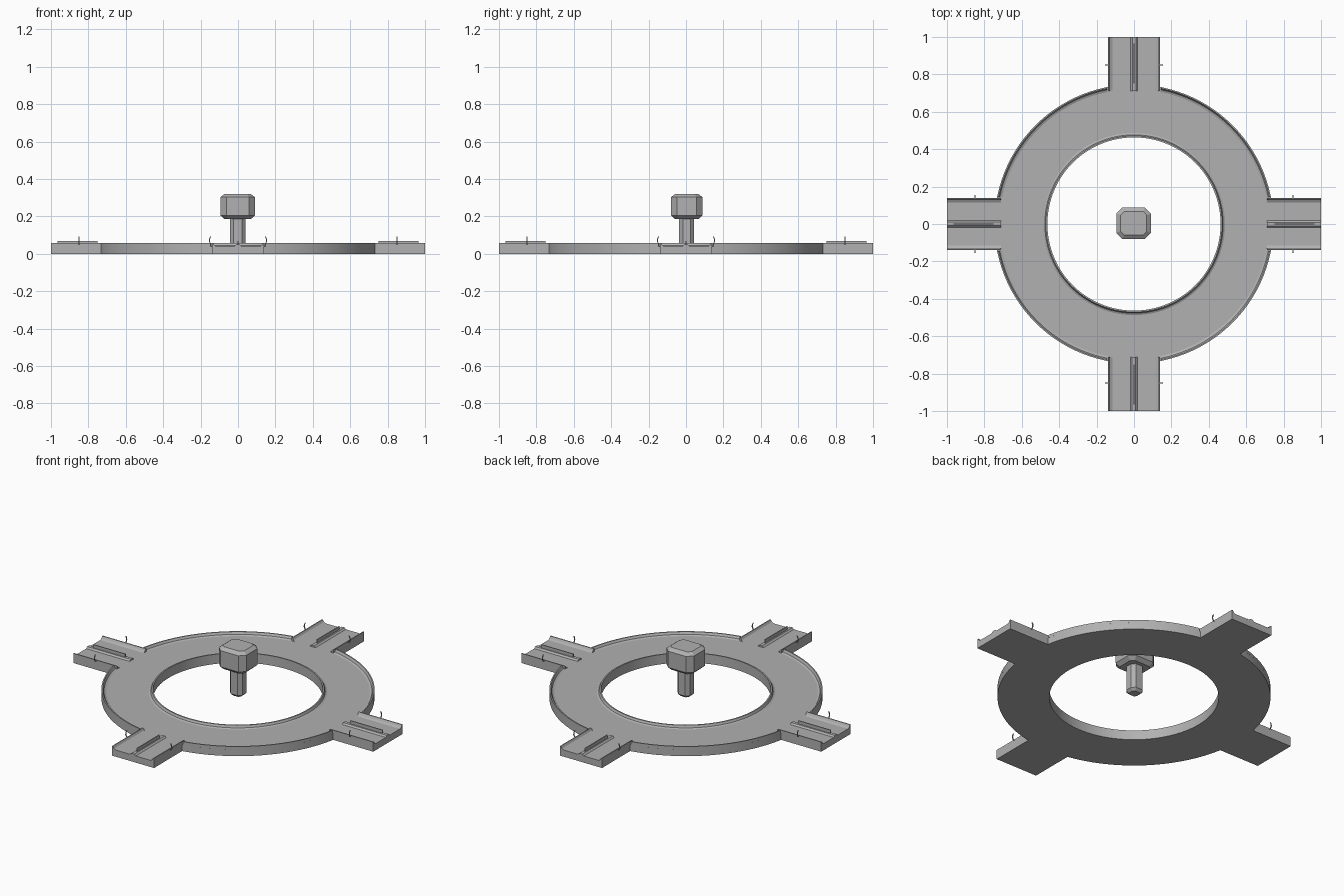
import bpy, bmesh, math
from mathutils import Vector, Matrix

if "Cube" in bpy.data.objects:
    bpy.data.objects.remove(bpy.data.objects["Cube"])

R_IN, R_OUT, ARM = 0.463, 0.746, 0.14
ROAD, KERB = 0.04, 0.058

# mid-grey stone
stone = bpy.data.materials.new("mid_grey")
stone.diffuse_color = (0.44, 0.44, 0.44, 1)
stone.use_nodes = True
stone.node_tree.nodes["Principled BSDF"].inputs["Base Color"].default_value = stone.diffuse_color


def finish(bm, name, smooth=True):
    bmesh.ops.recalc_face_normals(bm, faces=bm.faces)
    me = bpy.data.meshes.new(name)
    bm.to_mesh(me)
    bm.free()
    me.materials.append(stone)
    ob = bpy.data.objects.new(name, me)
    bpy.context.collection.objects.link(ob)
    if smooth:
        bpy.ops.object.select_all(action='DESELECT')
        ob.select_set(True)
        bpy.context.view_layer.objects.active = ob
        bpy.ops.object.shade_smooth_by_angle(angle=math.radians(12))
    return ob


def loft(name, loops, closed=False, smooth=True):
    """Skin a list of closed cross-sections; cap the ends unless closed."""
    bm = bmesh.new()
    rows = [[bm.verts.new(p) for p in loop] for loop in loops]
    n = len(rows[0])
    pairs = list(zip(rows, rows[1:])) + ([(rows[-1], rows[0])] if closed else [])
    for a, b in pairs:
        for i in range(n):
            j = (i + 1) % n
            bm.faces.new((a[i], a[j], b[j], b[i]))
    if not closed:
        bm.faces.new(rows[0])
        bm.faces.new(rows[-1])
    return finish(bm, name, smooth)


def arc(name, profile, a0, a1, n, closed=False):
    loops = []
    for i in range(n if closed else n + 1):
        a = a0 + (a1 - a0) * i / n
        loops.append([(r * math.cos(a), r * math.sin(a), z) for r, z in profile])
    return loft(name, loops, closed)


def octagon_block(name, size, centre, chamfer, levels):
    """Block with chamfered upright edges; levels are (height, inset)."""
    loops = []
    for z, inset in levels:
        hx, hy, c = size[0] / 2 - inset, size[1] / 2 - inset, chamfer - inset * 0.6
        loops.append([(centre[0] + x, centre[1] + y, z) for x, y in (
            (hx, hy - c), (hx - c, hy), (c - hx, hy), (-hx, hy - c),
            (-hx, c - hy), (c - hx, -hy), (hx - c, -hy), (hx, c - hy))])
    return loft(name, loops, smooth=False)


# ring road with concave inner kerb
arc("ring_road", [(R_IN, 0), (R_OUT, 0), (R_OUT, ROAD), (0.487, ROAD), (0.477, 0.045),
                  (0.471, KERB), (R_IN, KERB)], 0, 2 * math.pi, 96, closed=True)

# side kerb and median of an arm, as (across, height)
kerb = [(ARM, KERB), (ARM - 0.006, KERB), (ARM - 0.013, 0.046), (ARM - 0.024, ROAD)]
median = [(0.018, ROAD), (0.009, 0.049), (-0.011, 0.049), (-0.02, ROAD)]
arm_profile = [(ARM, 0)] + kerb + median + [(-x, z) for x, z in reversed(kerb)] + [(-ARM, 0)]

# lamp path, as (across, height)
lamp = [(0.134, 0.05), (0.147, 0.053), (0.153, 0.066), (0.152, 0.08), (0.146, 0.092)]
gap = math.asin(0.146 / R_OUT)
r = 0.0025

for k in range(4):
    turn = k * math.pi / 2
    spin = Matrix.Rotation(turn, 4, 'Z')

    # outer kerb between neighbouring arms
    arc(f"outer_kerb_{k}", [(R_OUT, ROAD), (R_OUT, KERB), (R_OUT - 0.007, KERB),
                            (R_OUT - 0.014, 0.045), (R_OUT - 0.026, ROAD)],
        turn + gap, turn + math.pi / 2 - gap, 20)

    # arm
    loft(f"road_arm_{k}", [[spin @ Vector((x, y, z)) for y, z in arm_profile]
                           for x in (0.71, 1.0)])

    # thin central barrier
    loft(f"barrier_{k}", [[spin @ Vector((x, y, z)) for y, z in
                           ((-0.003, 0.04), (0.003, 0.04), (0.003, 0.068), (-0.003, 0.068))]
                          for x in (0.75, 0.965)])

    # curved street lamps: flat-footed where they leave the kerb
    for side in (-1, 1):
        loops = []
        for i, (y, z) in enumerate(lamp):
            up, out = (r, 0) if i == 0 else (0, r)
            loops.append([spin @ Vector((0.85 + dx * r, side * (y + d * out), z + d * up))
                          for dx, d in ((-1, -1), (1, -1), (1, 1), (-1, 1))])
        loft(f"lamp_{k}_{'left' if side > 0 else 'right'}", loops, smooth=False)

# central tree
octagon_block("tree_trunk", (0.084, 0.08), (-0.001, 0.003), 0.02,
              [(0.022, 0.015), (0.037, 0), (0.19, 0)])
octagon_block("tree_crown", (0.184, 0.168), (-0.002, 0.004), 0.032,
              [(0.185, 0.022), (0.205, 0), (0.303, 0), (0.32, 0.022)])
